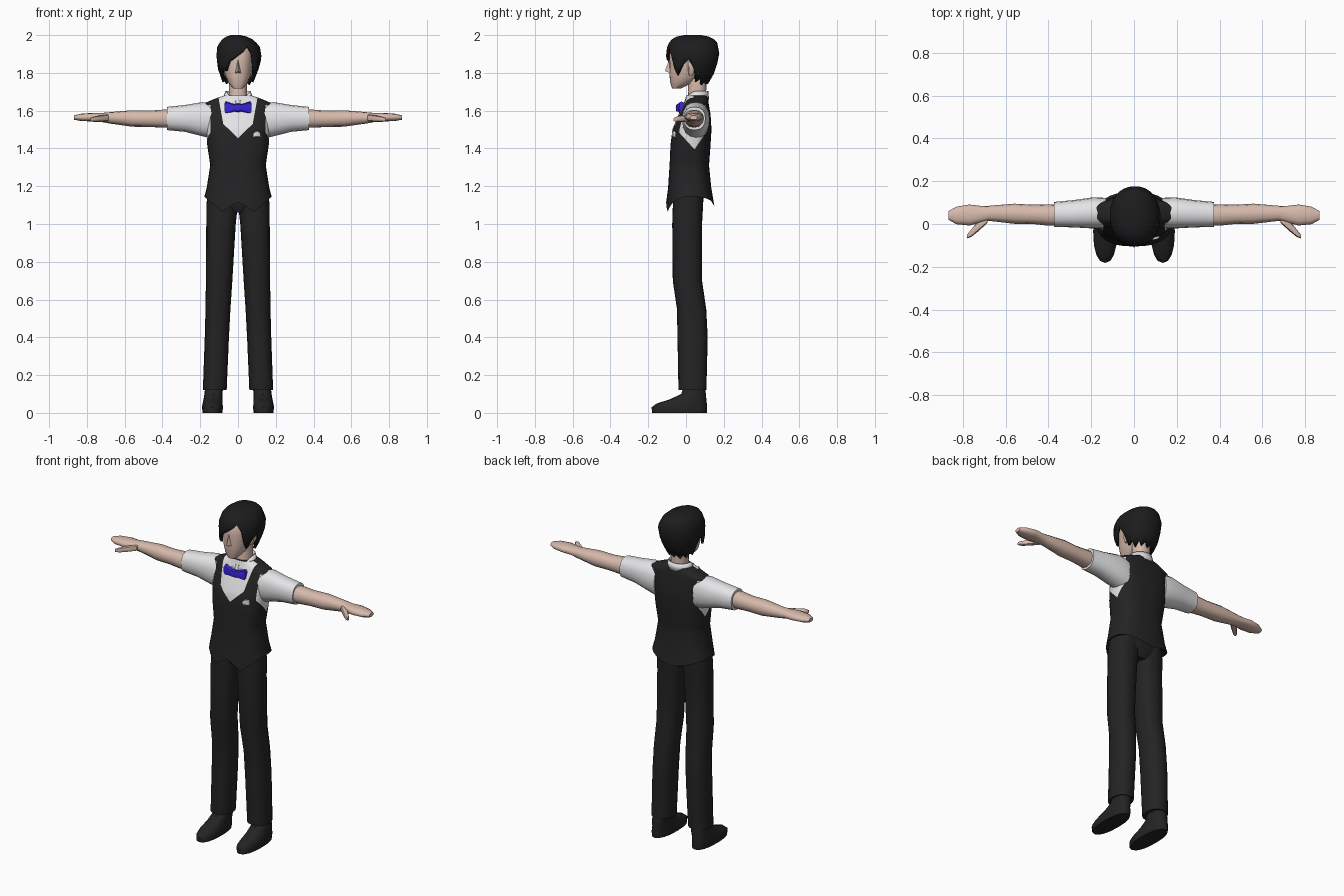
import bpy, bmesh, math
from mathutils import Vector


def material(name, rgb):
    m = bpy.data.materials.new(name)
    m.diffuse_color = (*rgb, 1)
    return m


BLACK = material("black cloth", (0.017, 0.017, 0.018))
HAIR = material("black hair", (0.012, 0.012, 0.013))
SKIN = material("skin", (0.68, 0.49, 0.41))
WHITE = material("white cloth", (0.80, 0.80, 0.82))
BLUE = material("blue violet", (0.045, 0.018, 0.75))


def finish(name, bm, mats, mirror=False, thick=0, angle=45):
    bmesh.ops.recalc_face_normals(bm, faces=bm.faces)
    me = bpy.data.meshes.new(name)
    bm.to_mesh(me)
    bm.free()
    ob = bpy.data.objects.new(name, me)
    bpy.context.collection.objects.link(ob)
    for m in mats:
        me.materials.append(m)
    bpy.ops.object.select_all(action='DESELECT')
    ob.select_set(True)
    bpy.context.view_layer.objects.active = ob
    bpy.ops.object.shade_smooth_by_angle(angle=math.radians(angle))
    if thick:
        mod = ob.modifiers.new("thickness", 'SOLIDIFY')
        mod.thickness, mod.offset = thick, -1
    if mirror:
        ob.modifiers.new("mirror", 'MIRROR')
    return ob


def spow(v, p):
    return math.copysign(abs(v) ** (2 / p), v)


def section(row, axis='z', n=16, p=2.3):
    """row = position along axis, centre, half width, low, high of the other direction"""
    s, c, r, lo, hi = row
    pts = []
    for i in range(n):
        t = 2 * math.pi * i / n
        a = c + r * spow(math.sin(t), p)
        b = (lo + hi) / 2 - (hi - lo) / 2 * spow(math.cos(t), p)
        pts.append((a, b, s) if axis == 'z' else (s, a, b))
    return pts


def bridge(rings, caps=True, closed=True):
    bm = bmesh.new()
    vs = [[bm.verts.new(q) for q in r] for r in rings]
    n = len(vs[0])
    for a, b in zip(vs, vs[1:]):
        for i in range(n if closed else n - 1):
            j = (i + 1) % n
            bm.faces.new((a[i], a[j], b[j], b[i]))
    if caps:
        bm.faces.new(vs[0])
        bm.faces.new(vs[-1])
    return bm


def loft(name, rows, mat, axis='z', n=16, p=2.3, mirror=False):
    return finish(name, bridge([section(r, axis, n, p) for r in rows]), [mat], mirror)


# shoes and trousers
loft("shoe", [(0, .135, .052, -.18, .11), (.03, .135, .056, -.182, .112), (.05, .135, .052, -.155, .11),
              (.07, .133, .05, -.09, .108), (.1, .13, .048, -.025, .105), (.15, .125, .047, -.01, .1)],
     BLACK, mirror=True)
loft("trouser_leg", [(.12, .123, .063, -.04, .108), (.4, .112, .064, -.045, .115), (.55, .106, .066, -.048, .107),
                     (.7, .1, .07, -.07, .085), (1.0, .09, .078, -.073, .085), (1.09, .085, .083, -.07, .09),
                     (1.2, .078, .08, -.065, .09)], BLACK, mirror=True)
loft("hips", [(1.06, 0, .06, -.045, .07), (1.10, 0, .15, -.065, .09), (1.22, 0, .145, -.065, .1)], BLACK)

# waistcoat with pointed hem, shirt front and armholes cut in as faces
N = 32


def hem_height(i):
    t = 2 * math.pi * i / N
    s = abs(math.sin(t))
    if math.cos(t) < 0:
        return 1.095 + .05 * s
    return 1.115 - .05 * s / .383 if s < .383 else 1.065 + .08 * (s - .383) / .617


rings = [section((1.16, 0, .14, -.07, .11), n=N)]
rings.append([(x, y, hem_height(i)) for i, (x, y, z) in enumerate(section((0, 0, .178, -.105, .15), n=N, p=2.5))])
for row in [(1.19, 0, .166, -.095, .134), (1.31, 0, .147, -.087, .122), (1.42, 0, .163, -.082, .13),
            (1.50, 0, .168, -.072, .135), (1.58, 0, .175, -.04, .13), (1.638, 0, .182, -.012, .12),
            (1.664, 0, .12, -.003, .118), (1.68, 0, .075, 0, .11)]:
    rings.append(section(row, n=N, p=2.6))
bm = bridge(rings)
cuts = []
for s in (1, -1):
    cuts += [((0, 0, 1.455), (-.96 * s, 0, 1)), ((s * .078, 0, 1.53), (5.5 * s, 0, -1)),
             ((s * .145, 0, 0), (1, 0, 0))]
cuts += [((0, .045, 1.395), (0, 1.1, 1)), ((0, .045, 1.395), (0, -1.5, 1)), ((0, 0, 1.63), (0, 0, 1))]
for co, no in cuts:
    bmesh.ops.bisect_plane(bm, geom=bm.verts[:] + bm.edges[:] + bm.faces[:], plane_co=co,
                           plane_no=Vector(no).normalized())
for f in bm.faces:
    x, y, z = f.calc_center_median()
    x = abs(x)
    v_neck = y < .05 and z > 1.455 + .96 * x and z > 1.53 + 5.5 * (x - .078)
    v_neck = y < .04 and z > 1.455 + .96 * x and x < .078 + (z - 1.53) / 5.5
    armhole = x > .145 and z < 1.63 and z > 1.395 + max(1.5 * (y - .045), 1.1 * (.045 - y))
    f.material_index = 1 if v_neck or armhole else 0
finish("waistcoat", bm, [BLACK, WHITE])

# sleeves, arms, thumbs
loft("sleeve", [(.13, .052, .07, 1.45, 1.64), (.19, .052, .073, 1.465, 1.645), (.28, .048, .064, 1.488, 1.63),
                (.375, .045, .058, 1.497, 1.62)], WHITE, 'x', mirror=True)
loft("arm_and_hand", [(.3, .042, .047, 1.51, 1.605), (.40, .042, .05, 1.51, 1.605), (.47, .045, .045, 1.514, 1.6),
                      (.56, .048, .047, 1.515, 1.602), (.68, .05, .035, 1.532, 1.592), (.72, .045, .04, 1.54, 1.588),
                      (.77, .042, .049, 1.543, 1.588), (.83, .04, .041, 1.545, 1.584),
                      (.868, .04, .02, 1.552, 1.575)], SKIN, 'x', 12, mirror=True)
loft("thumb", [(.685, .025, .02, 1.545, 1.58), (.73, -.012, .024, 1.54, 1.575), (.76, -.042, .018, 1.54, 1.57),
               (.78, -.058, .009, 1.543, 1.563)], SKIN, 'x', 8, mirror=True)

# neck, head, nose, ears
loft("neck", [(1.63, 0, .052, .0, .11), (1.7, 0, .048, .012, .107), (1.82, 0, .05, .01, .11)], SKIN)
loft("head", [(1.718, 0, .026, -.074, -.025), (1.745, 0, .05, -.083, .03), (1.79, 0, .07, -.088, .09),
              (1.86, 0, .08, -.088, .13), (1.92, 0, .08, -.085, .135), (1.965, 0, .05, -.05, .1)], SKIN)
bm = bmesh.new()
nose = [bm.verts.new(q) for q in [(0, -.084, 1.88), (0, -.112, 1.81), (.018, -.08, 1.798), (-.018, -.08, 1.798)]]
for tri in ((0, 1, 2), (0, 3, 1), (1, 3, 2), (0, 2, 3)):
    bm.faces.new([nose[k] for k in tri])
finish("nose", bm, [SKIN])
loft("ear", [(1.785, .074, .008, .015, .035), (1.82, .082, .014, .01, .055), (1.86, .084, .014, .01, .06),
             (1.875, .082, .008, .02, .05)], SKIN, n=8, mirror=True)

# shirt collar, open at the front
low, high = [], []
for i in range(21):
    t = math.radians(8 + 344 * i / 20)
    c, s = math.cos(t), math.sin(t)
    f = max(0, c) ** 2
    low.append((.082 * s, .05 - .072 * c, 1.66 - .035 * f))
    high.append((.066 * s, .056 - .062 * c, 1.705 - .05 * f))
finish("collar", bridge([low, high], False, False), [WHITE], thick=.006)

# bow tie and pin
loft("bow_tie", [(x, -.042 + .02 * abs(x) / .07, .016, 1.615 - h, 1.615 + h) for x, h in
                 [(-.072, .02), (-.064, .034), (-.035, .024), (-.016, .018), (-.012, .022), (.012, .022),
                  (.016, .018), (.035, .024), (.064, .034), (.072, .02)]], BLUE, 'x', 8, 3)
loft("pin", [(.082, -.066, .008, 1.46, 1.478), (.09, -.066, .009, 1.46, 1.488), (.102, -.064, .009, 1.46, 1.493),
             (.113, -.06, .009, 1.46, 1.488), (.12, -.056, .008, 1.46, 1.478)], WHITE, 'x', 8, 4)

# hair: shell whose lower edge follows a jagged hairline, listed around the head from the front
HAIRLINE = [1.895, 1.915, 1.94, 1.90, 1.83, 1.785, 1.84, 1.87, 1.82, 1.75, 1.77, 1.735, 1.765, 1.74, 1.765,
            1.74, 1.765, 1.735, 1.765, 1.74, 1.77, 1.75, 1.82, 1.86, 1.83, 1.785, 1.82, 1.81, 1.86, 1.875]
SHAPE = [(1.73, 0, .078, -.09, .11), (1.80, 0, .104, -.103, .15), (1.88, .006, .12, -.107, .175),
         (1.94, .002, .114, -.1, .178), (1.975, -.002, .085, -.08, .155), (1.992, -.008, .055, -.05, .12),
         (2.0, -.012, .025, -.01, .08)]


def hair_point(i, z):
    for a, b in zip(SHAPE, SHAPE[1:]):
        if z <= b[0]:
            break
    k = (z - a[0]) / (b[0] - a[0])
    row = [u + (v - u) * k for u, v in zip(a, b)]
    return section(row, n=len(HAIRLINE), p=2.2)[i]


rings = [[hair_point(i, z + (1.96 - z) * k / 4) for i, z in enumerate(HAIRLINE)] for k in range(5)]
rings += [[hair_point(i, z) for i in range(len(HAIRLINE))] for z in (1.978, 1.992, 2.0)]
bm = bridge(rings, caps=False)
bm.verts.ensure_lookup_table()
bm.faces.new(bm.verts[-len(HAIRLINE):])
finish("hair", bm, [HAIR], thick=.014)
